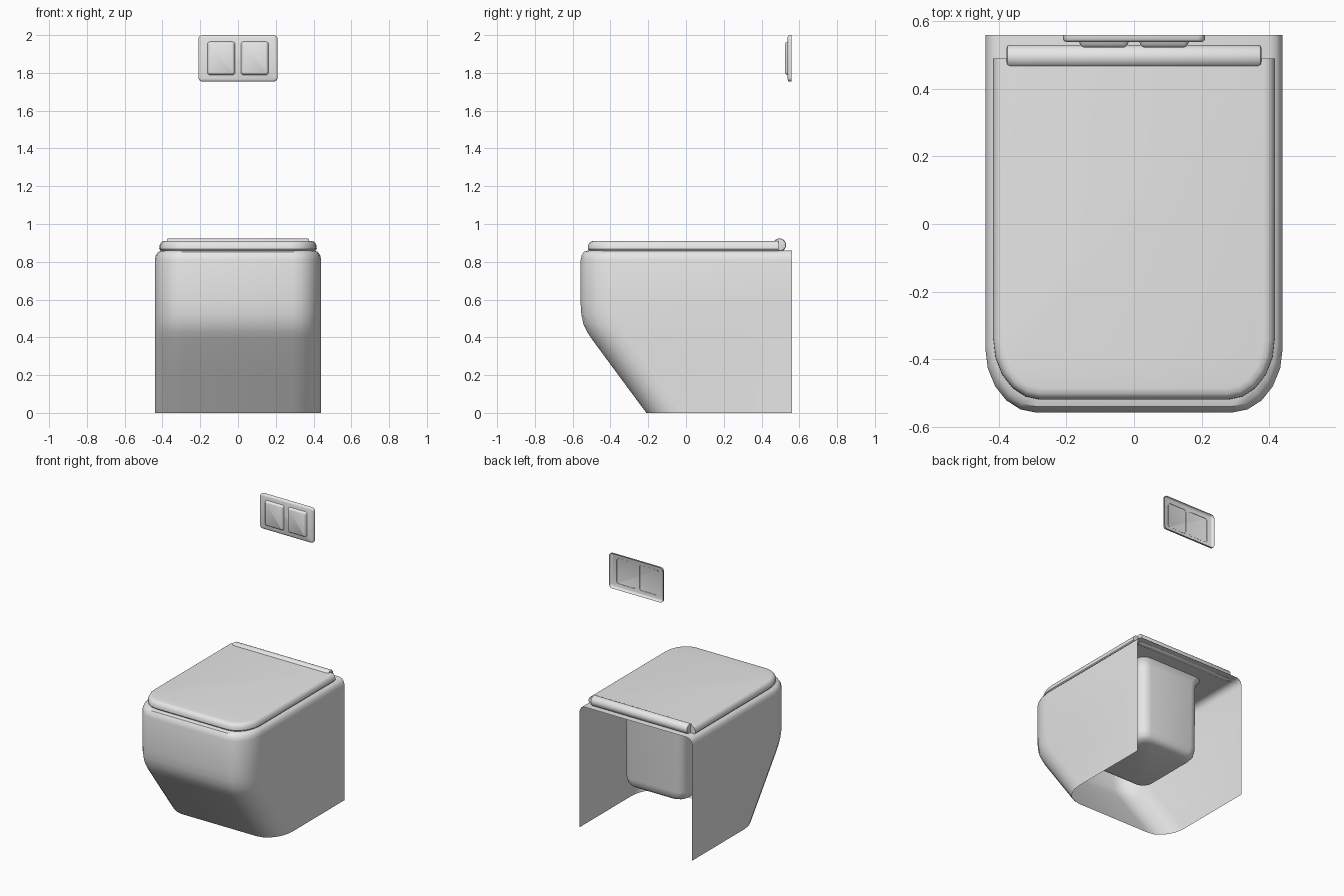
import bpy
import bmesh
from math import sin, cos, pi

old = bpy.data.objects.get("Cube")
if old:
    bpy.data.objects.remove(old, do_unlink=True)

ceramic = bpy.data.materials.new("light_grey_ceramic")
ceramic.use_nodes = True
ceramic.diffuse_color = (0.8, 0.8, 0.8, 1)
ceramic.node_tree.nodes["Principled BSDF"].inputs["Base Color"].default_value = (0.8, 0.8, 0.8, 1)


def finish(obj):
    obj.data.materials.clear()
    obj.data.materials.append(ceramic)
    bpy.ops.object.select_all(action="DESELECT")
    obj.select_set(True)
    bpy.context.view_layer.objects.active = obj
    bpy.ops.object.shade_smooth_by_angle(angle=0.7)


def loft(name, rings, closed=True, cap_start=False, cap_end=True):
    """Skin a list of equal-length point rings into one surface."""
    bm = bmesh.new()
    loops = [[bm.verts.new(p) for p in ring] for ring in rings]
    n = len(loops[0])
    for a, b in zip(loops, loops[1:]):
        for i in range(n if closed else n - 1):
            j = (i + 1) % n
            bm.faces.new((a[i], a[j], b[j], b[i]))
    if cap_start:
        bm.faces.new(loops[0][::-1])
    if cap_end:
        bm.faces.new(loops[-1])
    mesh = bpy.data.meshes.new(name)
    bm.to_mesh(mesh)
    bm.free()
    obj = bpy.data.objects.new(name, mesh)
    bpy.context.collection.objects.link(obj)
    finish(obj)
    return obj


def u_outline(w, front, back, rx, ry, z, steps=5):
    """Straight back and sides, rounded front corners; runs left to right."""
    arc = [(w - rx + rx * cos(t), front + ry - ry * sin(t))
           for t in (i * pi / 2 / steps for i in range(steps + 1))]
    right = [(w, back)] + arc
    left = [(-x, y) for x, y in right]
    return [(x, y, z) for x, y in left + right[::-1]]


def rounded_rect(hw, hh, r, steps=4):
    pts = []
    for k, (sx, sy) in enumerate([(1, 1), (-1, 1), (-1, -1), (1, -1)]):
        for i in range(steps + 1):
            t = (k + i / steps) * pi / 2
            pts.append((sx * (hw - r) + r * cos(t), sy * (hh - r) + r * sin(t)))
    return pts


# Outer body: open at the back and underneath (height, front, half width)
body_levels = [(0, -0.21, 0.44), (0.2, -0.358, 0.44), (0.39, -0.498, 0.44),
               (0.43, -0.524, 0.44), (0.47, -0.543, 0.44), (0.52, -0.554, 0.44),
               (0.58, -0.558, 0.44), (0.81, -0.558, 0.44), (0.835, -0.552, 0.435),
               (0.853, -0.54, 0.422), (0.86, -0.515, 0.4)]
loft("body_shell",
     [u_outline(w, f, 0.56, 0.15 - (0.44 - w), 0.19, z) for z, f, w in body_levels],
     closed=False)

# Inner bowl hanging under the rim (height, inset)
bowl_levels = [(0.859, -0.02), (0.835, -0.005), (0.8, 0), (0.34, 0.003),
               (0.30, 0.01), (0.28, 0.025), (0.27, 0.05)]
bowl_rings = []
for z, inset in bowl_levels:
    outline = rounded_rect(0.24 - inset, 0.275 - inset, 0.07)
    bowl_rings.append([(x, y + 0.1, z) for x, y in outline[::-1]])
loft("inner_bowl", bowl_rings)

# Seat lid with softly rounded rim (height, inset)
lid_levels = [(0.858, 0.008), (0.868, 0), (0.885, 0.001), (0.9, 0.008),
              (0.908, 0.018), (0.911, 0.034)]
loft("seat_lid",
     [u_outline(0.417 - i, -0.52 + i, 0.49, 0.14 - i, 0.18 - i, z) for z, i in lid_levels])

# Hinge bar across the back of the lid (position along the bar, radius)
bar_profile = [(-0.377, 0.026), (-0.375, 0.032), (-0.368, 0.035),
               (0.368, 0.035), (0.375, 0.032), (0.377, 0.026)]
loft("hinge_bar",
     [[(x, 0.495 + r * cos(k * pi / 10), 0.889 + r * sin(k * pi / 10)) for k in range(20)]
      for x, r in bar_profile], cap_start=True)


def wall_panel(name, cx, hw, hh, r, levels):
    """Rounded panel facing the front; levels are (depth, inset)."""
    rings = [[(cx + x, y, 1.877 + z) for x, z in rounded_rect(hw - i, hh - i, r - i)]
             for y, i in levels]
    return loft(name, rings)


# Flush plate, hollow at the back, with two tapered buttons
wall_panel("flush_plate", 0, 0.21, 0.123, 0.022,
           [(0.559, 0), (0.546, 0), (0.541, 0.004), (0.538, 0.012)])
for name, side in (("left_button", 1), ("right_button", -1)):
    wall_panel(name, side * 0.089, 0.074, 0.089, 0.016,
               [(0.54, 0), (0.53, 0.004), (0.525, 0.009), (0.523, 0.013)])
